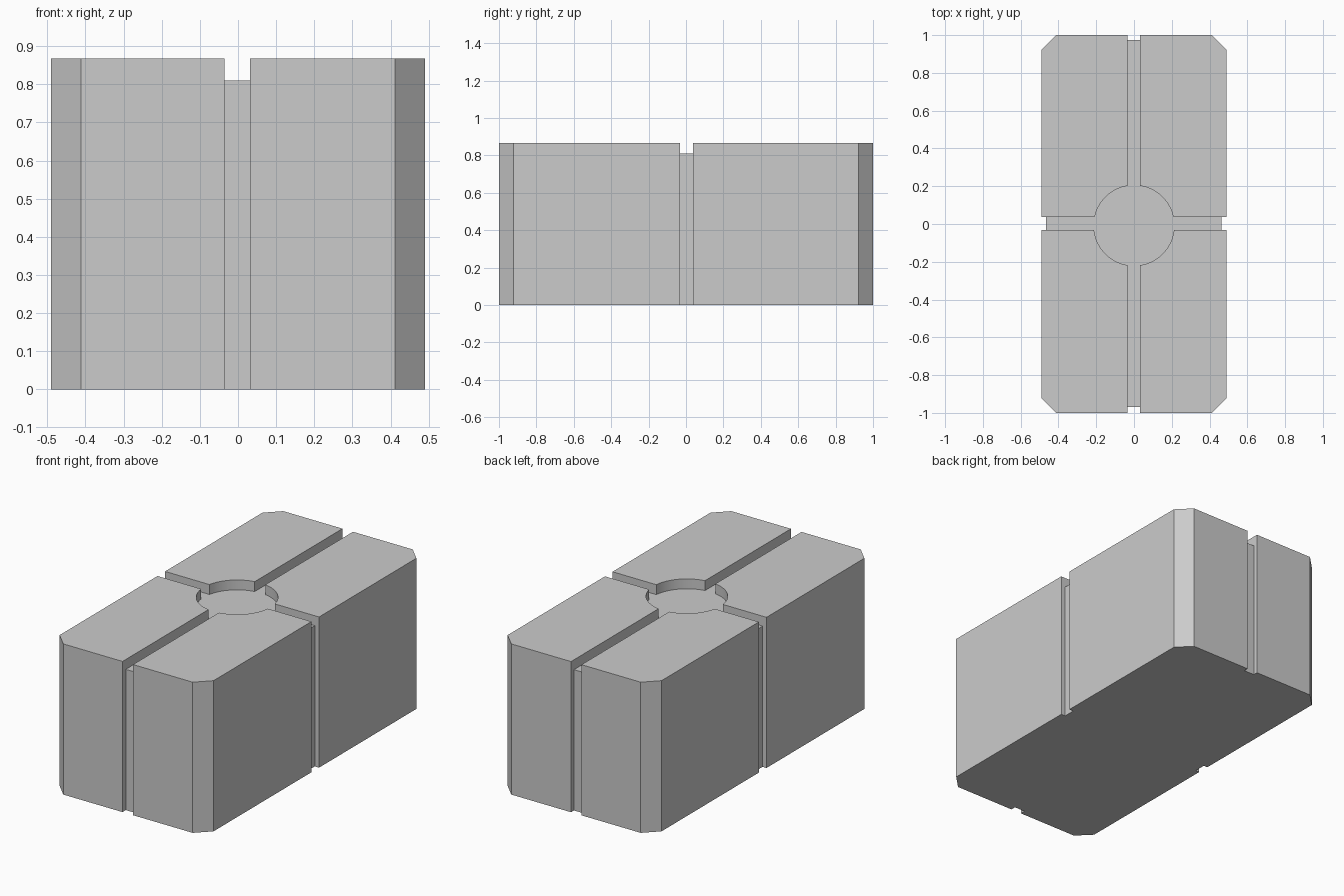
import bpy, bmesh, math

if "Cube" in bpy.data.objects:
    bpy.data.objects.remove(bpy.data.objects["Cube"])

W, L, H, C = 0.49, 1.0, 0.867, 0.078   # half width, half length, height, corner chamfer
FLOOR = 0.81                           # level of the top grooves
X0, X1, Y0, Y1 = -0.035, 0.032, -0.032, 0.037   # groove edges


def prism(name, outline, z0, z1):
    """Extrude a flat outline from z0 to z1."""
    bm = bmesh.new()
    face = bm.faces.new([bm.verts.new((x, y, z0)) for x, y in outline])
    ext = bmesh.ops.extrude_face_region(bm, geom=[face])
    for v in ext["geom"]:
        if isinstance(v, bmesh.types.BMVert):
            v.co.z = z1
    bmesh.ops.recalc_face_normals(bm, faces=bm.faces[:])
    mesh = bpy.data.meshes.new(name)
    bm.to_mesh(mesh)
    bm.free()
    obj = bpy.data.objects.new(name, mesh)
    bpy.context.collection.objects.link(obj)
    return obj


def rect(x0, x1, y0, y1):
    return [(x0, y0), (x1, y0), (x1, y1), (x0, y1)]


def cut(target, cutter):
    """Subtract the cutter and discard it."""
    mod = target.modifiers.new("cut", 'BOOLEAN')
    mod.operation = 'DIFFERENCE'
    mod.solver = 'EXACT'
    mod.object = cutter
    bpy.context.view_layer.objects.active = target
    bpy.ops.object.modifier_apply(modifier=mod.name)
    bpy.data.objects.remove(cutter, do_unlink=True)


# Block body with chamfered upright corners and four shallow side slots
body = [(X0, -0.97), (X0, -L), (-W + C, -L), (-W, -L + C), (-W, Y0), (-0.465, Y0),
        (-0.465, Y1), (-W, Y1), (-W, L - C), (-W + C, L), (X0, L), (X0, 0.973),
        (X1, 0.973), (X1, L), (W - C, L), (W, L - C), (W, Y1), (0.463, Y1),
        (0.463, Y0), (W, Y0), (W, -L + C), (W - C, -L), (X1, -L), (X1, -0.97)]
block = prism("block", body, 0, H)

# Crossing grooves and round recess in the top, as one keyhole-cross outline
R, CY = 0.213, -0.008


def arc(p, q, n=12):
    """Arc on the recess circle from point p to q, anticlockwise."""
    a = math.atan2(p[1] - CY, p[0])
    b = math.atan2(q[1] - CY, q[0])
    b += math.tau if b < a else 0
    return [(R * math.cos(a + (b - a) * i / n), CY + R * math.sin(a + (b - a) * i / n))
            for i in range(n + 1)]


def on_x(x, side):
    return (x, CY + side * math.sqrt(R * R - x * x))


def on_y(y, side):
    return (side * math.sqrt(R * R - (y - CY) ** 2), y)


E = 1.2
cross = ([(E, Y0), (E, Y1)] + arc(on_y(Y1, 1), on_x(X1, 1))
         + [(X1, E), (X0, E)] + arc(on_x(X0, 1), on_y(Y1, -1))
         + [(-E, Y1), (-E, Y0)] + arc(on_y(Y0, -1), on_x(X0, -1))
         + [(X0, -E), (X1, -E)] + arc(on_x(X1, -1), on_y(Y0, 1)))
cut(block, prism("groove_cutter", cross, FLOOR, H + 0.2))

# Smooth only the round recess wall
block.select_set(True)
bpy.context.view_layer.objects.active = block
bpy.ops.object.shade_smooth_by_angle(angle=math.radians(20))
